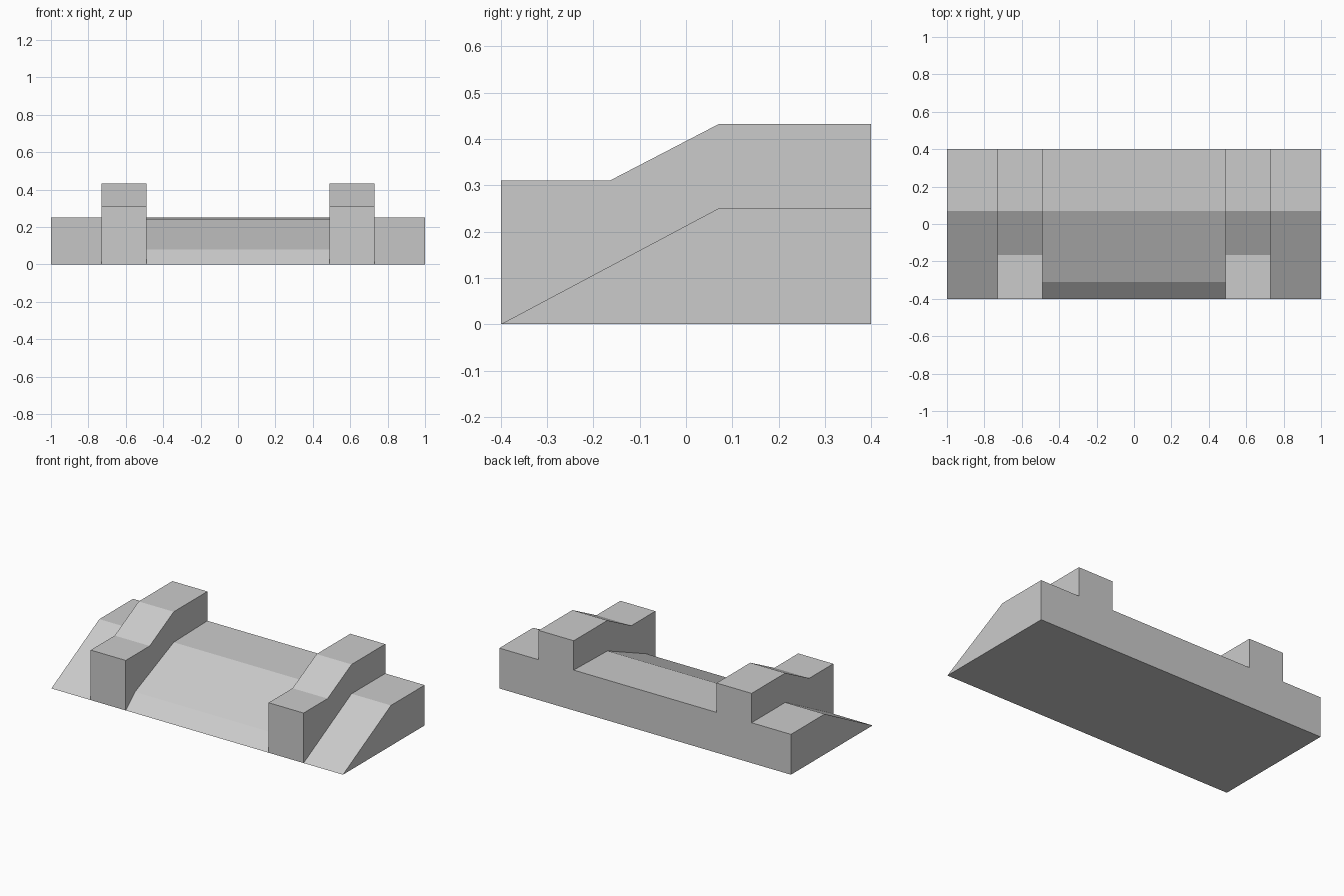
import bpy, bmesh

cube = bpy.data.objects.get("Cube")
if cube:
    bpy.data.objects.remove(cube, do_unlink=True)

grey = bpy.data.materials.new("light grey")
grey.use_nodes = True
colour = (0.6, 0.6, 0.6, 1)
grey.diffuse_color = colour
grey.node_tree.nodes["Principled BSDF"].inputs["Base Color"].default_value = colour

# Side profiles (y, z), from the front bottom edge over the top to the back
F, B, CREST = -0.4, 0.4, 0.07
side_ramp = [(F, 0), (CREST, 0.25), (B, 0.25), (B, 0)]
centre_ramp = [(F, 0), (-0.31, 0.08), (CREST, 0.243), (B, 0.25), (B, 0)]
block = [(F, 0), (F, 0.31), (-0.165, 0.31), (CREST, 0.432), (B, 0.432), (B, 0)]
OUTER, INNER = 0.73, 0.49

bm = bmesh.new()


def face(points):
    bm.faces.new([bm.verts.new(p) for p in points])


def strip(profile, x0, x1):
    """Sweep a closed side profile across a width, without end walls."""
    for a, b in zip(profile, profile[1:] + profile[:1]):
        face([(x0, *a), (x1, *a), (x1, *b), (x0, *b)])


def wall(outline, x):
    face([(x, *p) for p in outline])


def exposed(ramp):
    """Part of the block's side that rises above a neighbouring ramp."""
    return block[:-1] + ramp[-2:0:-1]


# Central ramp, then the side ramps and raised blocks on both sides
strip(centre_ramp, -INNER, INNER)
for s in (-1, 1):
    strip(side_ramp, s * OUTER, s)
    strip(block, s * INNER, s * OUTER)
    wall(side_ramp, s)
    wall(exposed(side_ramp), s * OUTER)
    wall(exposed(centre_ramp), s * INNER)

bmesh.ops.remove_doubles(bm, verts=bm.verts, dist=0.0001)
bmesh.ops.recalc_face_normals(bm, faces=bm.faces)
mesh = bpy.data.meshes.new("ramp_with_blocks")
bm.to_mesh(mesh)
bm.free()
mesh.materials.append(grey)
body = bpy.data.objects.new("ramp_with_blocks", mesh)
bpy.context.collection.objects.link(body)
